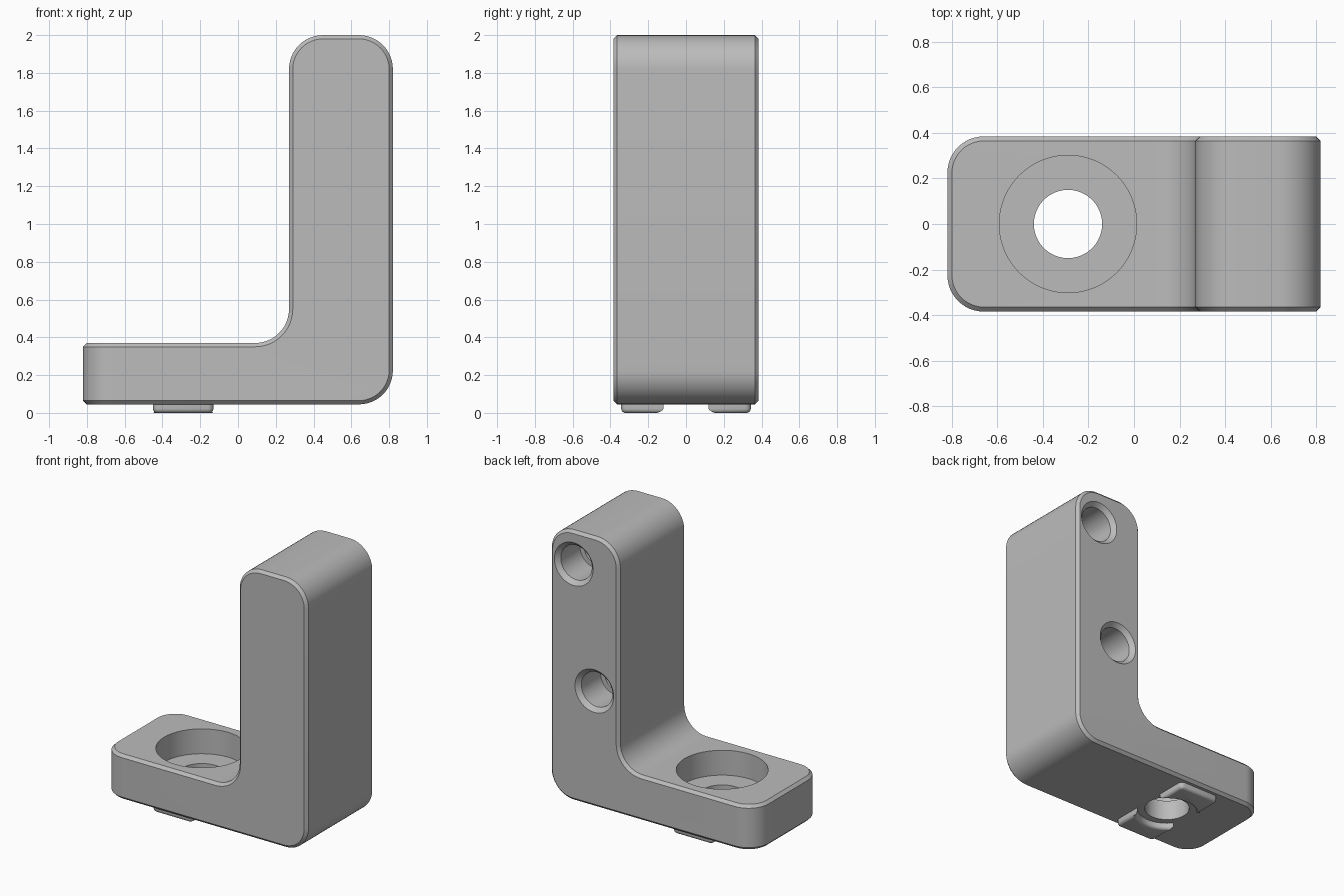
import bpy, bmesh, math
from mathutils import Matrix, Vector

if "Cube" in bpy.data.objects:
    bpy.data.objects.remove(bpy.data.objects["Cube"])

gray = bpy.data.materials.new("plain_gray")
gray.diffuse_color = (0.5, 0.5, 0.5, 1)
gray.use_nodes = True
gray.node_tree.nodes["Principled BSDF"].inputs["Base Color"].default_value = gray.diffuse_color


def arc(cx, cy, r, a0, a1, n=12):
    """Points on an arc, angles in degrees."""
    return [(cx + r * math.cos(math.radians(a0 + (a1 - a0) * i / n)),
             cy + r * math.sin(math.radians(a0 + (a1 - a0) * i / n))) for i in range(n + 1)]


def prism(points, offset):
    """Closed solid from a planar outline moved along an offset."""
    bm = bmesh.new()
    face = bm.faces.new([bm.verts.new(p) for p in points])
    ext = bmesh.ops.extrude_face_region(bm, geom=[face])
    bmesh.ops.translate(bm, vec=offset,
                        verts=[g for g in ext["geom"] if isinstance(g, bmesh.types.BMVert)])
    bmesh.ops.recalc_face_normals(bm, faces=bm.faces)
    return bm


def bevel(bm, edges, width, segments):
    bmesh.ops.bevel(bm, geom=edges, offset=width, segments=segments, profile=0.5,
                    affect='EDGES', clamp_overlap=False)
    bm.normal_update()


def make(name, bm):
    mesh = bpy.data.meshes.new(name)
    bmesh.ops.recalc_face_normals(bm, faces=bm.faces)
    bm.to_mesh(mesh)
    bm.free()
    mesh.materials.append(gray)
    ob = bpy.data.objects.new(name, mesh)
    bpy.context.collection.objects.link(ob)
    return ob


def bore(name, profile, matrix, n=48):
    """Stepped round cutter from (radius, depth) pairs along local z."""
    bm = bmesh.new()
    rings = [[bm.verts.new((r * math.cos(2 * math.pi * i / n), r * math.sin(2 * math.pi * i / n), h))
              for i in range(n)] for r, h in profile]
    for a, b in zip(rings, rings[1:]):
        for i in range(n):
            j = (i + 1) % n
            bm.faces.new((a[i], a[j], b[j], b[i]))
    bm.faces.new(rings[0])
    bm.faces.new(rings[-1])
    bm.transform(matrix)
    ob = make(name, bm)
    ob.hide_render = True
    return ob


def smooth(ob):
    bpy.ops.object.select_all(action='DESELECT')
    ob.select_set(True)
    bpy.context.view_layer.objects.active = ob
    bpy.ops.object.shade_smooth_by_angle(angle=math.radians(25))


# L-shaped bracket body
HALF, R = 0.385, 0.18
outline = ([(-0.82, 0.045)] + arc(0.64, 0.225, R, -90, 0) + arc(0.64, 1.82, R, 0, 90)
           + arc(0.45, 1.82, R, 90, 180) + arc(0.09, 0.55, R, 0, -90) + [(-0.82, 0.37)])
bm = prism([(x, -HALF, z) for x, z in outline], Vector((0, 2 * HALF, 0)))

# rounded upright corners at the free end of the base
bevel(bm, [e for e in bm.edges if all(v.co.x < -0.81 for v in e.verts)
           and abs(e.verts[0].co.y - e.verts[1].co.y) < 0.01], 0.16, 12)


# thin chamfer around both flanks and the free end
def is_flank(f):
    return abs(f.normal.z) < 0.01 and (abs(f.normal.y) > 0.01 or f.calc_center_median().x < -0.5)


bevel(bm, [e for e in bm.edges if sum(is_flank(f) for f in e.link_faces) == 1], 0.02, 1)
body = make("bracket_body", bm)

# counterbored base hole and two stepped holes in the back flank
cutters = [bore("base_hole_cutter", [(0.15, -0.1), (0.15, 0.19), (0.302, 0.19), (0.302, 0.6)],
                Matrix.Translation((-0.29, 0, 0)))]
for x, z in ((0.63, 1.76), (0.465, 0.885)):
    cutters.append(bore("side_hole_cutter",
                        [(0.175, 0.02), (0.155, 0), (0.125, -0.03), (0.125, -0.25),
                         (0.09, -0.25), (0.09, -0.5)],
                        Matrix.Translation((x, HALF, z)) @ Matrix.Rotation(-math.pi / 2, 4, 'X')))
bpy.context.view_layer.objects.active = body
for c in cutters:
    mod = body.modifiers.new("hole", 'BOOLEAN')
    mod.operation, mod.solver, mod.object = 'DIFFERENCE', 'EXACT', c
    bpy.ops.object.modifier_apply(modifier=mod.name)
    bpy.data.objects.remove(c)
smooth(body)

# locating feet with a round relief around the hole
for name, s in (("front_foot", -1), ("back_foot", 1)):
    a = math.degrees(math.atan2(0.12, 0.16))
    shape = arc(0, 0, 0.2, a, 180 - a, 16) + [(-0.16, 0.343), (0.16, 0.343)]
    bm = prism([(x - 0.29, s * y, 0) for x, y in shape], Vector((0, 0, 0.055)))
    bevel(bm, [e for e in bm.edges if all(abs(v.co.y) > 0.34 for v in e.verts)
               and abs(e.verts[0].co.z - e.verts[1].co.z) > 0.01], 0.03, 4)
    bevel(bm, [e for e in bm.edges if all(v.co.z < 0.001 for v in e.verts)], 0.022, 4)
    smooth(make(name, bm))
